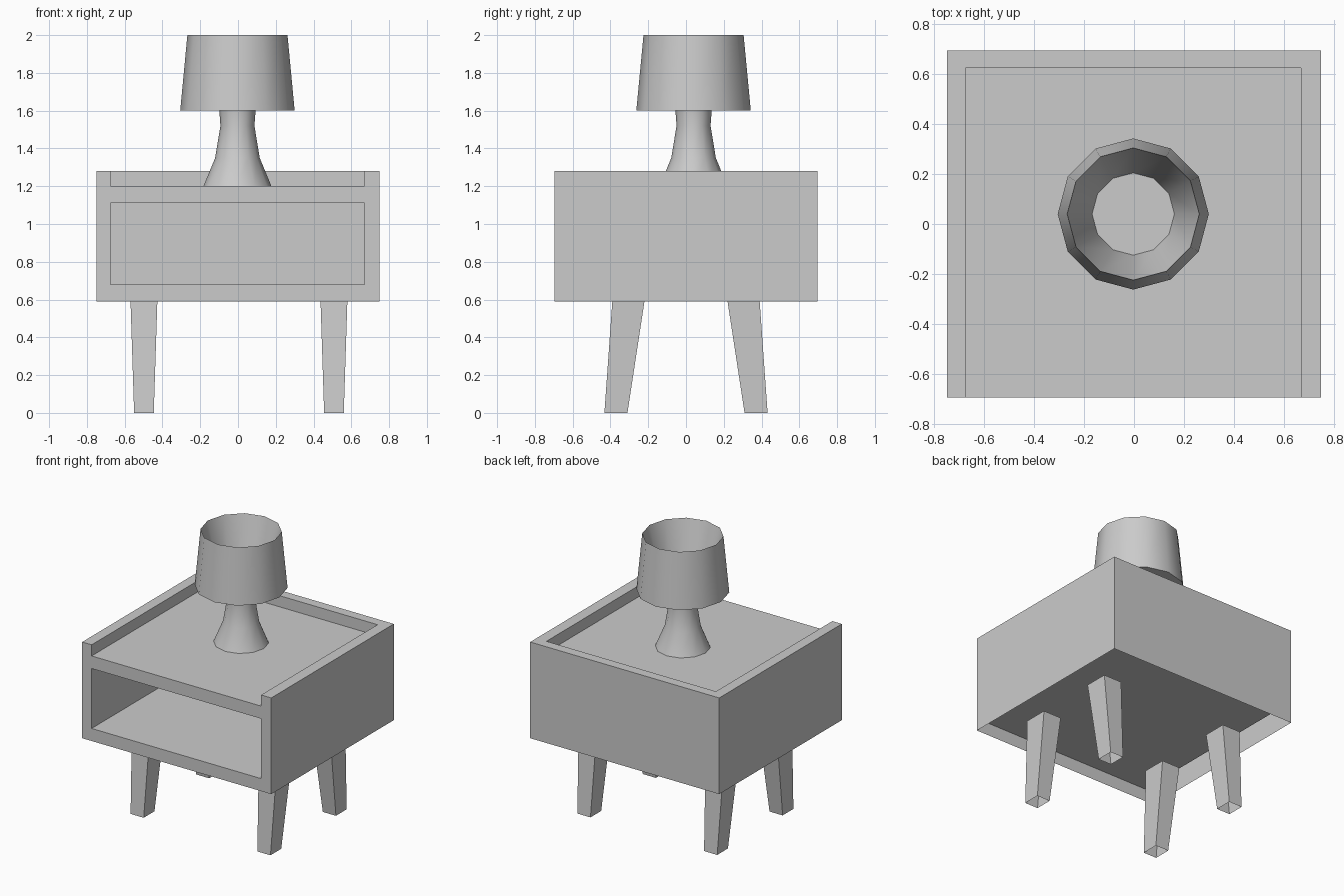
import bpy, bmesh
from math import cos, sin, pi, radians

if "Cube" in bpy.data.objects:
    bpy.data.objects.remove(bpy.data.objects["Cube"])


def make_object(name, bm):
    mesh = bpy.data.meshes.new(name)
    bm.to_mesh(mesh)
    bm.free()
    obj = bpy.data.objects.new(name, mesh)
    bpy.context.collection.objects.link(obj)
    return obj


def loft(name, rings, cap_end=False):
    """Skin a stack of closed rings of points."""
    bm = bmesh.new()
    loops = [[bm.verts.new(p) for p in ring] for ring in rings]
    n = len(loops[0])
    for a, b in zip(loops, loops[1:]):
        for i in range(n):
            j = (i + 1) % n
            bm.faces.new((a[i], a[j], b[j], b[i]))
    if cap_end:
        bm.faces.new(loops[-1])
    return make_object(name, bm)


def rect(x0, x1, y0, y1, z):
    return [(x0, y0, z), (x1, y0, z), (x1, y1, z), (x0, y1, z)]


def box(name, x0, x1, y0, y1, z0, z1):
    bm = bmesh.new()
    bmesh.ops.create_cube(bm, size=1)
    for v in bm.verts:
        v.co = (x1 if v.co.x > 0 else x0,
                y1 if v.co.y > 0 else y0,
                z1 if v.co.z > 0 else z0)
    return make_object(name, bm)


# Cabinet: box with a front compartment and a top tray open to the front
cabinet = box("cabinet", -0.75, 0.75, -0.695, 0.695, 0.59, 1.28)
cutters = [
    box("compartment_cutter", -0.675, 0.67, -0.9, 0.625, 0.68, 1.11),
    box("tray_cutter", -0.675, 0.67, -0.9, 0.625, 1.20, 1.5),
]
bpy.context.view_layer.objects.active = cabinet
for cutter in cutters:
    cutter.hide_render = True
    mod = cabinet.modifiers.new("cut", 'BOOLEAN')
    mod.operation = 'DIFFERENCE'
    mod.solver = 'EXACT'
    mod.object = cutter
    bpy.ops.object.modifier_apply(modifier=mod.name)
    bpy.data.objects.remove(cutter)

# The underside of the cabinet is open
bm = bmesh.new()
bm.from_mesh(cabinet.data)
under = [f for f in bm.faces if all(v.co.z < 0.6 for v in f.verts)]
bmesh.ops.delete(bm, geom=under, context='FACES_ONLY')
bm.to_mesh(cabinet.data)
bm.free()

# Splayed, tapered legs with open feet
for side, cx in (("left", -0.498), ("right", 0.508)):
    for place, s in (("front", -1), ("back", 1)):
        foot = sorted((s * 0.31, s * 0.432))
        top = sorted((s * 0.22, s * 0.39))
        loft(f"{place}_{side}_leg", [
            rect(cx - 0.052, cx + 0.052, *foot, 0.0),
            rect(cx - 0.071, cx + 0.071, *top, 0.59)])


# Twelve-sided lamp
def ring(r, z, n=12):
    return [(-0.003 + r * cos(2 * pi * i / n), 0.04 + r * sin(2 * pi * i / n), z)
            for i in range(n)]


stand = loft("lamp_stand", [ring(r, z) for r, z in (
    (0.18, 1.2), (0.118, 1.35), (0.09, 1.52), (0.096, 1.6))])
shade = loft("lamp_shade", [ring(r, z) for r, z in (
    (0.096, 1.6), (0.303, 1.6), (0.265, 2.0), (0.165, 1.61))], cap_end=True)

bpy.ops.object.select_all(action='DESELECT')
for obj in (stand, shade):
    obj.select_set(True)
bpy.context.view_layer.objects.active = stand
bpy.ops.object.shade_smooth_by_angle(angle=radians(35))
